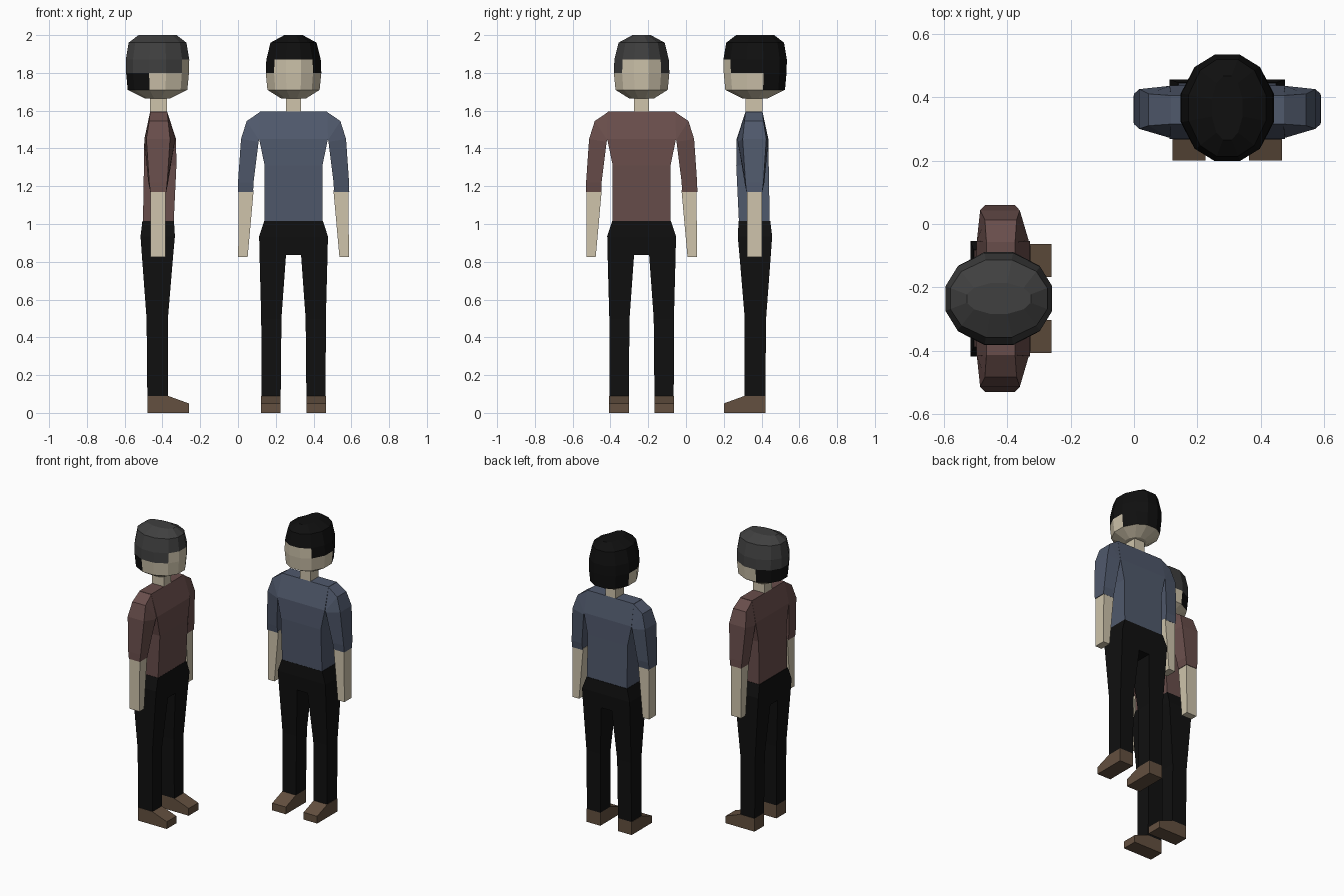
import bpy, bmesh
from math import radians

if "Cube" in bpy.data.objects:
    bpy.data.objects.remove(bpy.data.objects["Cube"])


def material(name, rgb):
    m = bpy.data.materials.new(name)
    m.diffuse_color = (*rgb, 1)
    m.use_nodes = True
    m.node_tree.nodes["Principled BSDF"].inputs["Base Color"].default_value = m.diffuse_color
    return m


SKIN = material("skin", (0.62, 0.55, 0.41))
BLACK = material("black_cloth", (0.005, 0.005, 0.005))
GREY = material("grey_hair", (0.05, 0.05, 0.05))
BLUE = material("blue_shirt", (0.08, 0.10, 0.15))
RED = material("red_shirt", (0.14, 0.075, 0.07))
BROWN = material("brown_leather", (0.125, 0.08, 0.05))


def loft(name, rings, mats, place, mirror=False, pick=lambda band, side: 0):
    """Skin a stack of equal-length point rings and cap both ends."""
    bm = bmesh.new()
    rows = [[bm.verts.new(p) for p in ring] for ring in rings]
    n = len(rows[0])
    for b in range(len(rows) - 1):
        for s in range(n):
            t = (s + 1) % n
            f = bm.faces.new((rows[b][s], rows[b][t], rows[b + 1][t], rows[b + 1][s]))
            f.material_index = pick(b, s)
    bm.faces.new(rows[0]).material_index = pick(0, 0)
    bm.faces.new(rows[-1]).material_index = pick(len(rows) - 2, 0)
    bmesh.ops.recalc_face_normals(bm, faces=bm.faces)
    me = bpy.data.meshes.new(name)
    bm.to_mesh(me)
    bm.free()
    for m in mats:
        me.materials.append(m)
    ob = bpy.data.objects.new(name, me)
    bpy.context.collection.objects.link(ob)
    (x, y), turn = place
    ob.location = (x, y, 0)
    ob.rotation_euler.z = radians(turn)
    if mirror:
        ob.modifiers.new("mirror", 'MIRROR').use_mirror_merge = False
    return ob


def rect(z, x0, x1, y0, y1):
    return [(x0, y0, z), (x1, y0, z), (x1, y1, z), (x0, y1, z)]


def slab(z, half, y0, y1):
    return rect(z, -half, half, y0, y1)


def arm_ring(xi, zi, fi, bi, xo, zo, fo, bo):
    """Inner edge (x, z, front, back) and outer edge of a sleeve section."""
    return [(xi, fi, zi), (xo, fo, zo), (xo, bo, zo), (xi, bi, zi)]


# head outline seen from above, 12 sides
QUARTER = [(0.04, 0.168), (0.103, 0.13), (0.147, 0.045)]
OUTLINE = ([(-0.04, -0.168)] + [(x, -y) for x, y in QUARTER]
           + [(x, y) for x, y in QUARTER[::-1]]
           + [(-x, y) for x, y in QUARTER] + [(-x, -y) for x, y in QUARTER[:0:-1]])


def head_ring(z, sx, sy):
    return [(x * sx, y * sy + 0.006, z) for x, y in OUTLINE]


def head_material(band, side):
    back = 4 <= side <= 8
    if band == 0:
        return 0
    if band == 1:
        return 2 if back else 0
    if band == 2:
        return 0 if side in (0, 1, 11) else 1
    return 1


def person(tag, place, shirt, hair):
    # shoes with sloping toes
    toe = [(-0.16, 0), (-0.16, 0.05), (-0.05, 0.09), (0.06, 0.09), (0.06, 0)]
    loft(tag + "_shoes", [[(x, y, z) for y, z in toe] for x in (0.068, 0.172)],
         [BROWN], place, True)

    # trousers
    loft(tag + "_trouser_legs", [
        rect(0.09, 0.068, 0.17, -0.05, 0.06),
        rect(0.50, 0.064, 0.171, -0.049, 0.064),
        rect(0.835, 0.04, 0.18, -0.077, 0.089)], [BLACK], place, True)
    loft(tag + "_trouser_hips", [
        slab(0.835, 0.18, -0.077, 0.089),
        slab(0.935, 0.182, -0.086, 0.096),
        slab(1.017, 0.155, -0.081, 0.086)], [BLACK], place)

    # shirt body and sleeves
    loft(tag + "_shirt_body", [
        slab(1.017, 0.153, -0.08, 0.083),
        slab(1.31, 0.153, -0.094, 0.078),
        slab(1.45, 0.182, -0.092, 0.076),
        slab(1.595, 0.178, -0.045, 0.045)], [shirt], place)
    loft(tag + "_shirt_sleeves", [
        arm_ring(0.176, 1.45, -0.088, 0.075, 0.176, 1.594, -0.045, 0.045),
        arm_ring(0.183, 1.445, -0.088, 0.075, 0.248, 1.545, -0.05, 0.05),
        arm_ring(0.185, 1.435, -0.085, 0.075, 0.278, 1.45, -0.06, 0.065),
        arm_ring(0.212, 1.22, -0.05, 0.055, 0.294, 1.22, -0.045, 0.05),
        arm_ring(0.214, 1.17, -0.04, 0.044, 0.295, 1.17, -0.04, 0.044)],
        [shirt], place, True)

    # bare forearms
    loft(tag + "_forearms", [
        rect(0.825, 0.243, 0.293, -0.036, 0.042),
        rect(1.18, 0.211, 0.291, -0.037, 0.043)], [SKIN], place, True)

    # neck and head with hair
    loft(tag + "_neck", [slab(1.59, 0.04, -0.045, 0.045),
                         slab(1.70, 0.04, -0.045, 0.045)], [SKIN], place)
    loft(tag + "_head", [
        head_ring(1.665, 0.45, 0.4),
        head_ring(1.71, 0.94, 0.94),
        head_ring(1.80, 1, 0.99),
        head_ring(1.87, 0.98, 1),
        head_ring(1.96, 0.83, 0.91),
        head_ring(2.0, 0.33, 0.6)],
        [SKIN, hair, BLACK], place, pick=head_material)


person("front_facing", ((0.294, 0.36), 0), BLUE, BLACK)
person("side_facing", ((-0.42, -0.235), 90), RED, GREY)
